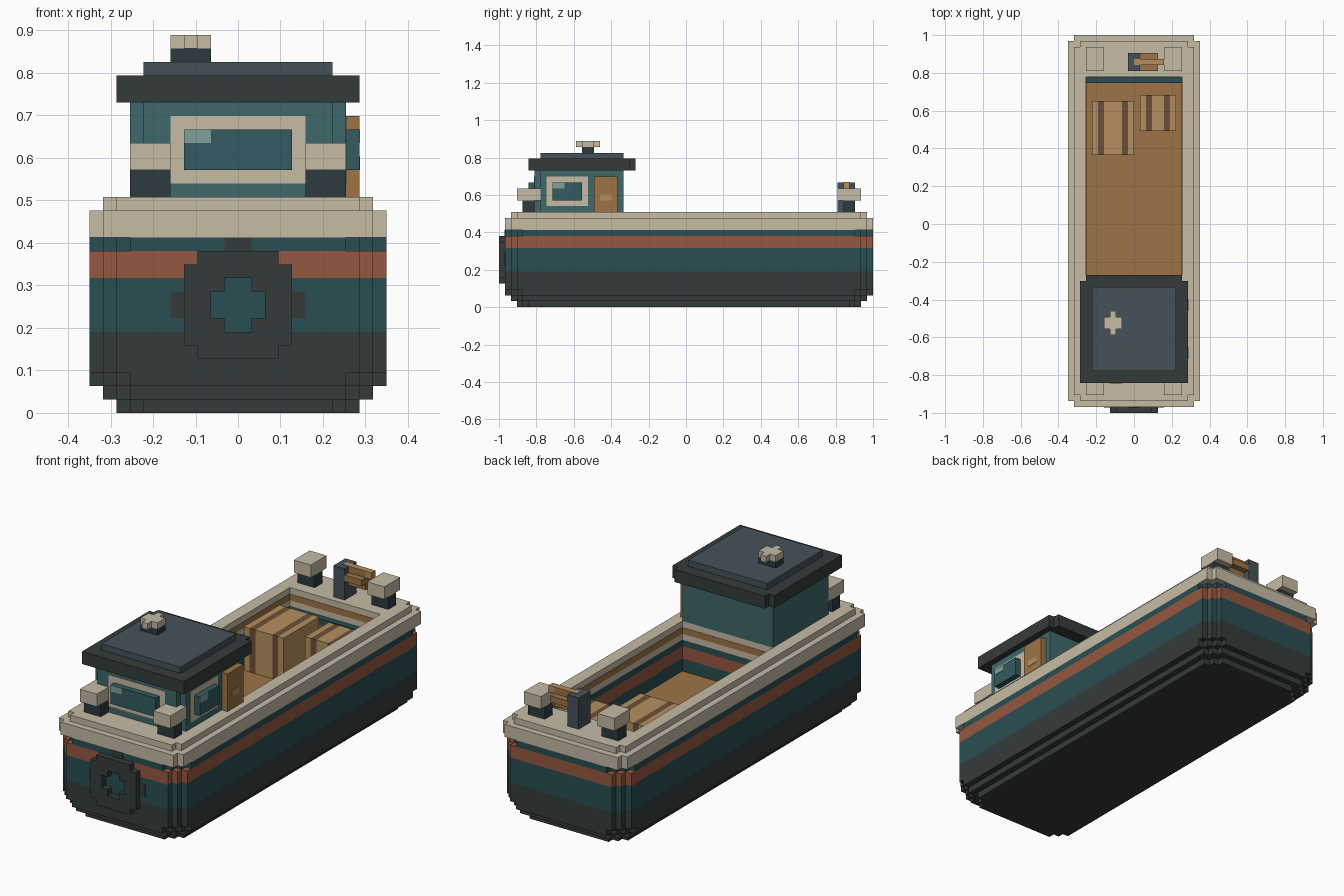
import bpy, bmesh
from mathutils import Vector

if "Cube" in bpy.data.objects:
    bpy.data.objects.remove(bpy.data.objects["Cube"])

V = 2 / 63  # block size: every position below is counted in blocks


def material(name, hexa):
    def lin(c):
        return c / 12.92 if c <= 0.04045 else ((c + 0.055) / 1.055) ** 2.4
    m = bpy.data.materials.new(name)
    m.diffuse_color = [lin(int(hexa[i:i + 2], 16) / 255) for i in (0, 2, 4)] + [1]
    m.use_nodes = True
    m.node_tree.nodes["Principled BSDF"].inputs["Base Color"].default_value = m.diffuse_color
    return m


COLORS = {n: material(n, h) for n, h in dict(
    charcoal="343B3B", teal="2A4E53", rust="955840", cream="C6BCA5", wall="3F686B",
    glass="335B62", shine="80A09C", navy="2C3B40", slate="45525A", wood="9D7446",
    light_wood="B68F5F", strap="6C4F38").items()}


def outline(a0, a1, b0, b1, n):
    """Rectangle whose corners are cut by n one-block steps."""
    ca, cb, ha, hb = (a0 + a1) / 2, (b0 + b1) / 2, (a1 - a0) / 2, (b1 - b0) / 2
    corner = [(ha, hb - n)]
    for i in range(n):
        corner += [(ha - i - 1, hb - n + i), (ha - i - 1, hb - n + i + 1)]
    pts = []
    for sa, sb in ((1, 1), (-1, 1), (-1, -1), (1, -1)):
        part = [(ca + sa * a, cb + sb * b) for a, b in corner]
        pts += part if sa * sb > 0 else part[::-1]
    return pts


def block(name, x, y, z, color, n=0, axis=2, cutter=None):
    """Box (n=0) or stepped-corner slab extruded along an axis."""
    r = (x, y, z)
    p, q = [(1, 2), (2, 0), (0, 1)][axis]
    bm = bmesh.new()
    verts = []
    for a, b in outline(*r[p], *r[q], n):
        co = [0, 0, 0]
        co[p], co[q], co[axis] = a * V, b * V, r[axis][0] * V
        verts.append(bm.verts.new(co))
    face = bm.faces.new(verts)
    ext = bmesh.ops.extrude_face_region(bm, geom=[face])["geom"]
    move = Vector((0, 0, 0))
    move[axis] = (r[axis][1] - r[axis][0]) * V
    bmesh.ops.translate(bm, vec=move, verts=[g for g in ext if isinstance(g, bmesh.types.BMVert)])
    bmesh.ops.recalc_face_normals(bm, faces=bm.faces[:])
    me = bpy.data.meshes.new(name)
    bm.to_mesh(me)
    bm.free()
    ob = bpy.data.objects.new(name, me)
    bpy.context.collection.objects.link(ob)
    if color:
        me.materials.append(COLORS[color])
    else:
        ob.hide_render = True
        ob.display_type = 'WIRE'
    if cutter:
        mod = ob.modifiers.new("cut", 'BOOLEAN')
        mod.operation, mod.solver, mod.object = 'DIFFERENCE', 'EXACT', cutter
    return ob


# Hull: stacked colour layers, hollowed by the hold
low = block("hold_cutter_low", (-8, 8), (-10.5, 23.5), (7, 13.5), None)
high = block("hold_cutter_high", (-8, 8), (-10.5, 24.5), (12.5, 17), None)
for name, z0, z1, inset, steps, color, cut in (
        ("hull_keel", 0, 1, 2, 2, "charcoal", None),
        ("hull_bilge", 1, 2, 1, 2, "charcoal", None),
        ("hull_chine", 2, 3, 0, 3, "charcoal", None),
        ("hull_bottom", 3, 6, 0, 2, "charcoal", None),
        ("hull_side", 6, 10, 0, 2, "teal", low),
        ("hull_stripe", 10, 12, 0, 2, "rust", low),
        ("hull_upper", 12, 13, 0, 3, "teal", low),
        ("gunwale", 13, 15, 0, 1, "cream", high),
        ("deck_top", 15, 16, 1, 1, "cream", high)):
    block(name, (-11 + inset, 11 - inset), (-30.5 + inset, 31.5 - inset), (z0, z1),
          color, steps, cutter=cut)

# Hold floor and the wooden strip around its walls
block("hold_floor", (-8, 8), (-10.5, 23.5), (7, 8), "wood")
e = 0.06
for s in (-1, 1):
    block("hold_strip_side", sorted((s * 8, s * (8 - e))), (-10.5, 24.5), (14, 15), "wood")
block("hold_strip_front", (-8, 8), (-10.5, -10.5 + e), (14, 15), "wood")
block("hold_strip_back", (-8, 8), (24.5 - e, 24.5), (14, 15), "wood")

# Crates: slabs side by side, straps in between
for name, xs, y, top in (("large_crate", (-7, -6, -5, -2, -1, 0), (11.5, 20.5), 15),
                         ("small_crate", (1, 2, 3, 5, 6, 7), (15.5, 21.5), 14)):
    for i in range(5):
        block(name + ("_strap" if i % 2 else "_boards"), xs[i:i + 2], y, (8, top),
              "strap" if i % 2 else "light_wood")

# Bow fender and its painted marks
hole = block("fender_cutter", (-2, 2), (-33, -29), (6, 10), None, 1, 1)
block("bow_fender", (-4, 4), (-31.5, -30.5), (4, 12), "charcoal", 1, 1, hole)
for x, z in (((-1, 1), (12, 13)), ((-5, -4), (7, 9)), ((4, 5), (7, 9))):
    block("fender_mark", x, (-30.5 - e, -30.5), z, "charcoal")

# Cabin
block("cabin", (-8, 8), (-24.5, -10.5), (16, 23), "wall")
block("cabin_front", (-7, 7), (-25.5, -24.5), (16, 23), "wall")
block("front_window_frame", (-5, 5), (-25.5 - e, -25.5), (17, 22), "cream")
block("front_window", (-4, 4), (-26.5, -25.5), (18, 21), "glass")
block("front_window_shine", (-4, -2), (-26.5 - e, -26.5), (20, 21), "shine")
block("side_window_frame", (8, 8 + e), (-23.5, -16.5), (17, 22), "cream")
block("side_window", (8, 9), (-22.5, -17.5), (18, 21), "glass")
block("side_window_shine", (9 - e, 9 + e), (-22.5, -20.5), (20, 21), "shine")
block("door", (8, 9), (-15.5, -11.5), (16, 22), "wood")
block("door_handle", (9, 9 + e), (-14.5, -12.5), (18, 19), "light_wood")

# Roof and vent
block("roof", (-9, 9), (-26.5, -9.5), (23, 25), "charcoal")
block("roof_back_edge", (-8, 8), (-9.5, -8.5), (23, 25), "charcoal")
block("roof_top", (-7, 7), (-24.5, -10.5), (25, 26), "slate")
block("vent_pipe", (-5, -2), (-17.5, -15.5), (26, 27), "navy")
block("vent_cap", (-5, -2), (-18.5, -14.5), (27, 28), "cream", 1)

# Mooring bollards at the four corners
for y in (-26.5, 27.5):
    for x in ((-8, -5), (5, 8)):
        block("bollard_post", x, (y - 1, y + 1), (16, 18), "navy")
        block("bollard_cap", x, (y - 2, y + 2), (18, 20), "cream")

# Stern winch
block("winch_post", (-1, 1), (25.5, 28.5), (16, 21), "slate")
block("winch_drum", (1, 4), (25.5, 28.5), (18, 21), "wood", 1, 0)
block("winch_bar", (0, 5), (26.5, 27.5), (20, 21 + e), "light_wood")
